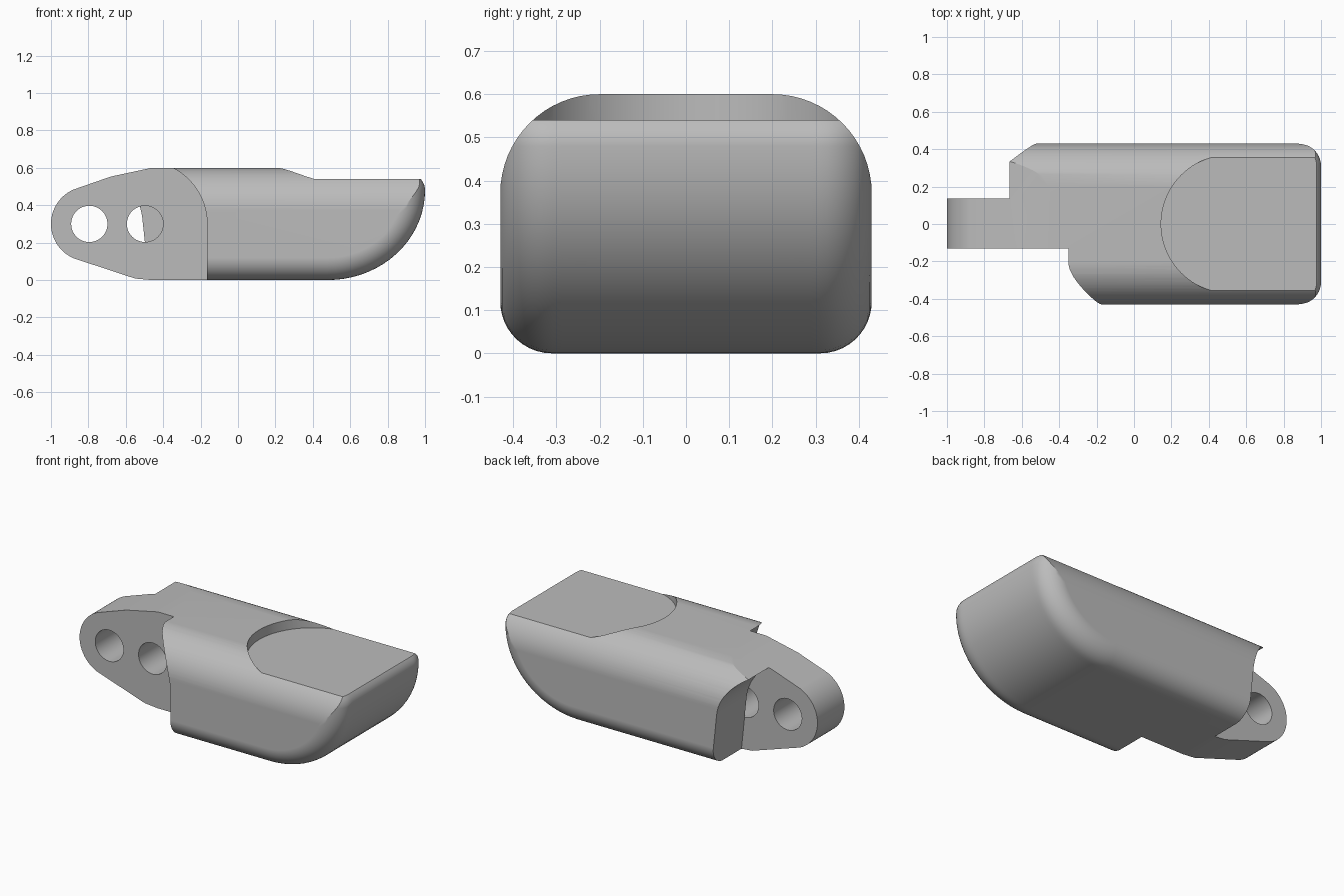
import bpy, bmesh
from math import sin, cos, acos, sqrt, pi, radians

cube = bpy.data.objects.get("Cube")
if cube:
    bpy.data.objects.remove(cube, do_unlink=True)

grey = bpy.data.materials.new("plain_grey")
grey.use_nodes = True
colour = (0.5, 0.5, 0.5, 1)
grey.diffuse_color = colour
grey.node_tree.nodes["Principled BSDF"].inputs["Base Color"].default_value = colour


def make_object(name, bm):
    bmesh.ops.recalc_face_normals(bm, faces=bm.faces)
    mesh = bpy.data.meshes.new(name)
    bm.to_mesh(mesh)
    bm.free()
    mesh.materials.append(grey)
    ob = bpy.data.objects.new(name, mesh)
    bpy.context.collection.objects.link(ob)
    return ob


def prism(name, points, low, high, axis):
    """Extrude a 2D outline along y (outline is x, z) or z (outline is x, y)."""
    bm = bmesh.new()
    ends = []
    for d in (low, high):
        ends.append([bm.verts.new((a, d, b) if axis == "y" else (a, b, d)) for a, b in points])
    bm.faces.new(ends[0])
    bm.faces.new(ends[1])
    n = len(points)
    for i in range(n):
        j = (i + 1) % n
        bm.faces.new((ends[0][i], ends[0][j], ends[1][j], ends[1][i]))
    return make_object(name, bm)


def arc(cx, cy, r, start, end, steps):
    angles = [radians(start + (end - start) * i / steps) for i in range(steps + 1)]
    return [(cx + r * cos(a), cy + r * sin(a)) for a in angles]


def combine(ob, cutter, operation):
    mod = ob.modifiers.new(cutter.name, "BOOLEAN")
    mod.operation = operation
    mod.solver = "EXACT"
    mod.object = cutter
    bpy.context.view_layer.objects.active = ob
    bpy.ops.object.modifier_apply(modifier=mod.name)
    bpy.data.objects.remove(cutter, do_unlink=True)


# Rounded body with a curved nose, lofted across its width
HALF, TOP_R, LOW_R, KNEE = 0.43, 0.23, 0.12, 0.48


def drop(y, r):
    d = max(0, y - (HALF - r))
    return r - sqrt(max(0, r * r - d * d))


def section(y):
    top = 0.6 - drop(abs(y), TOP_R)
    inset = drop(abs(y), LOW_R)
    rise = KNEE - inset
    end = acos(max(0, KNEE - top) / rise)
    pts = [(-1.2, top), (-1.2, inset)]
    for i in range(19):
        a = end * i / 18
        pts.append((KNEE + (0.52 - inset) * sin(a), KNEE - rise * cos(a)))
    for i in range(1, 6):
        z = min(top, KNEE + 0.07 * i / 5)
        lift = max(0, z - KNEE)
        pts.append((pts[20][0] - 0.09 + sqrt(0.0081 - lift * lift), z))
    pts.append((pts[-1][0], top))
    return pts


half_ys = [HALF - TOP_R + TOP_R * sin(pi / 2 * i / 16) for i in range(17)]
ys = [-y for y in reversed(half_ys)] + half_ys
bm = bmesh.new()
rings = [[bm.verts.new((x, y, z)) for x, z in section(y)] for y in ys]
for r, s in zip(rings, rings[1:]):
    for i in range(len(r)):
        j = (i + 1) % len(r)
        bm.faces.new((r[i], r[j], s[j], s[i]))
bm.faces.new(rings[0])
bm.faces.new(rings[-1])
bmesh.ops.remove_doubles(bm, verts=bm.verts, dist=0.0001)
body = make_object("latch_body", bm)

# Side outline with the rounded lug at the rear
outline = arc(-0.8, 0.3, 0.2, 113, 247, 28)
outline += [(-0.55, 0.008), (-0.4, -0.006), (1.5, -0.1), (1.5, 0.8), (-0.4, 0.613), (-0.68, 0.553)]
combine(body, prism("side_outline", outline, -1, 1, "y"), "INTERSECT")

# Right shoulder cut away around the inner hole
right_cut = arc(-0.5, 0.3, 0.335, 0, 90, 24)
right_cut += [(-0.5, 1), (-1.5, 1), (-1.5, -0.5), (-0.165, -0.5)]
combine(body, prism("right_cut", right_cut, -1, -0.13, "y"), "DIFFERENCE")

# Left shoulder cut away around the outer hole
left_cut = arc(-0.8, 0.3, 0.29, 7, 90, 24)
left_cut += [(-0.8, 1), (-1.5, 1), (-1.5, -0.2), (-0.455, -0.2)]
combine(body, prism("left_cut", left_cut, 0.135, 1, "y"), "DIFFERENCE")

# Thumb recess on top
recess = arc(0.515, 0, 0.37, 90, 270, 48) + [(1.5, -0.37), (1.5, 0.37)]
combine(body, prism("recess_cut", recess, 0.54, 1, "z"), "DIFFERENCE")

# Pin holes, the inner one blocked by the left shoulder
for x, far in ((-0.795, 0.6), (-0.497, 0.135)):
    hole = arc(x, 0.3, 0.097, 0, 352.5, 47)
    combine(body, prism("pin_hole", hole, -0.6, far, "y"), "DIFFERENCE")

# Smooth curves, crisp edges
bpy.ops.object.select_all(action="DESELECT")
body.select_set(True)
bpy.context.view_layer.objects.active = body
bpy.ops.object.shade_smooth_by_angle(angle=radians(22))
normals = body.modifiers.new("even_shading", "WEIGHTED_NORMAL")
normals.keep_sharp = True
